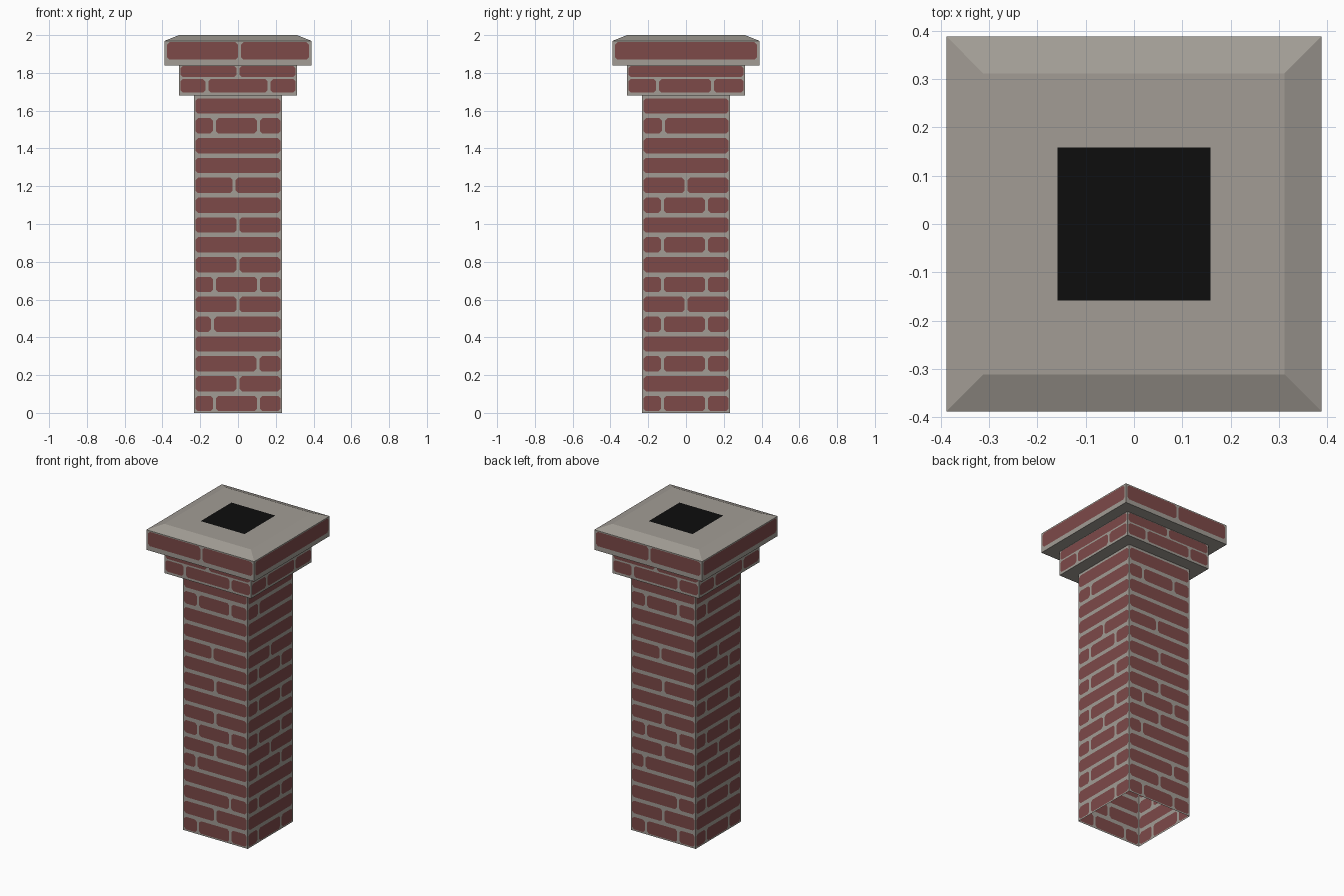
import bpy, bmesh

if "Cube" in bpy.data.objects:
    bpy.data.objects.remove(bpy.data.objects["Cube"])

def material(name, rgb):
    m = bpy.data.materials.new(name)
    m.diffuse_color = (*rgb, 1)
    m.use_nodes = True
    m.node_tree.nodes["Principled BSDF"].inputs["Base Color"].default_value = m.diffuse_color
    return m

MATS = [material("mortar_grey", (0.36, 0.335, 0.30)),
        material("brick_red", (0.205, 0.068, 0.066)),
        material("flue_black", (0.004, 0.004, 0.004))]
MORTAR, BRICK, BLACK = range(3)

def finish(bm, name):
    bmesh.ops.remove_doubles(bm, verts=bm.verts, dist=1e-5)
    me = bpy.data.meshes.new(name)
    bm.to_mesh(me)
    bm.free()
    for m in MATS:
        me.materials.append(m)
    ob = bpy.data.objects.new(name, me)
    bpy.context.collection.objects.link(ob)
    return ob

def poly(bm, pts, mat):
    bm.faces.new([bm.verts.new(p) for p in pts]).material_index = mat

def wall(bm, place, half, z0, z1, courses, joint=0.016, edge=0.008):
    """One flat brick wall; courses = (bottom, top, joint positions)."""
    def rect(a, b, c, d, mat):
        if b - a > 1e-5 and d - c > 1e-5:
            poly(bm, [place(*p) for p in ((a, c), (b, c), (b, d), (a, d))], mat)
    z = z0
    for lo, hi, joints in courses:
        rect(-half, half, z, lo, MORTAR)
        x = -half
        cuts = [-half + edge - joint / 2, *joints, half - edge + joint / 2]
        for l, r in zip(cuts, cuts[1:]):
            a, b, c = l + joint / 2, r - joint / 2, 0.013
            rect(x, a, lo, hi, MORTAR)
            # brick with clipped corners
            poly(bm, [place(*p) for p in (
                (a + c, lo), (b - c, lo), (b, lo + c), (b, hi - c),
                (b - c, hi), (a + c, hi), (a, hi - c), (a, lo + c))], BRICK)
            for u, v, su, sv in ((a, lo, 1, 1), (b, lo, -1, 1), (b, hi, -1, -1), (a, hi, 1, -1)):
                tri = [(u, v), (u + su * c, v), (u, v + sv * c)]
                if su * sv < 0:
                    tri.reverse()
                poly(bm, [place(*p) for p in tri], MORTAR)
            x = b
        rect(x, half, lo, hi, MORTAR)
        z = hi
    rect(-half, half, z, z1, MORTAR)

def four_walls(bm, h, z0, z1, front, side, **kw):
    wall(bm, lambda u, z: (u, -h, z), h, z0, z1, front, **kw)
    wall(bm, lambda u, z: (h, u, z), h, z0, z1, side, **kw)
    wall(bm, lambda u, z: (-u, h, z), h, z0, z1, front, **kw)
    wall(bm, lambda u, z: (-h, -u, z), h, z0, z1, side, **kw)

def ring(bm, h0, z0, h1, z1, mat=MORTAR):
    """Square band joining two square outlines."""
    s = [(-1, -1), (1, -1), (1, 1), (-1, 1)]
    for (a, b), (c, d) in zip(s, s[1:] + s[:1]):
        poly(bm, [(a * h0, b * h0, z0), (c * h0, d * h0, z0),
                  (c * h1, d * h1, z1), (a * h1, b * h1, z1)], mat)

# shaft: open tube of sixteen brick courses
T = (-0.125, 0.108)
M = (0.0,)
N = ()
front_joints = [T, M, (0.105,), N, (-0.135,), M, T, M, N, M, N, (-0.02,), N, N, T, N]
side_joints = [T, N, T, N, T, M, T, N, T, N, T, M, N, N, (-0.12,), N]
def courses(joints):
    return [(max(0.0, i * 0.105 + 0.009), i * 0.105 + 0.09, j) for i, j in enumerate(joints)]
bm = bmesh.new()
four_walls(bm, 0.233, 0, 1.68, courses(front_joints), courses(side_joints))
finish(bm, "chimney_shaft")

# corbel: stepped collar below the cap
bm = bmesh.new()
ring(bm, 0.233, 1.68, 0.312, 1.68)
four_walls(bm, 0.312, 1.68, 1.84,
           [(1.695, 1.768, (-0.165, 0.165)), (1.778, 1.837, M)],
           [(1.695, 1.768, (-0.15, 0.14)), (1.778, 1.837, N)])
finish(bm, "corbel_collar")

# cap: overhanging slab, sloped rim, flat top and dark flue opening
bm = bmesh.new()
ring(bm, 0.312, 1.84, 0.388, 1.84)
four_walls(bm, 0.388, 1.84, 1.97, [(1.87, 1.963, (0.008,))], [(1.87, 1.963, N)], edge=0.012)
ring(bm, 0.388, 1.97, 0.312, 2.0)
ring(bm, 0.312, 2.0, 0.158, 2.0)
h = 0.158
poly(bm, [(-h, -h, 2.0), (h, -h, 2.0), (h, h, 2.0), (-h, h, 2.0)], BLACK)
finish(bm, "cap_slab")

for ob in bpy.data.objects:
    for p in ob.data.polygons:
        p.use_smooth = False
